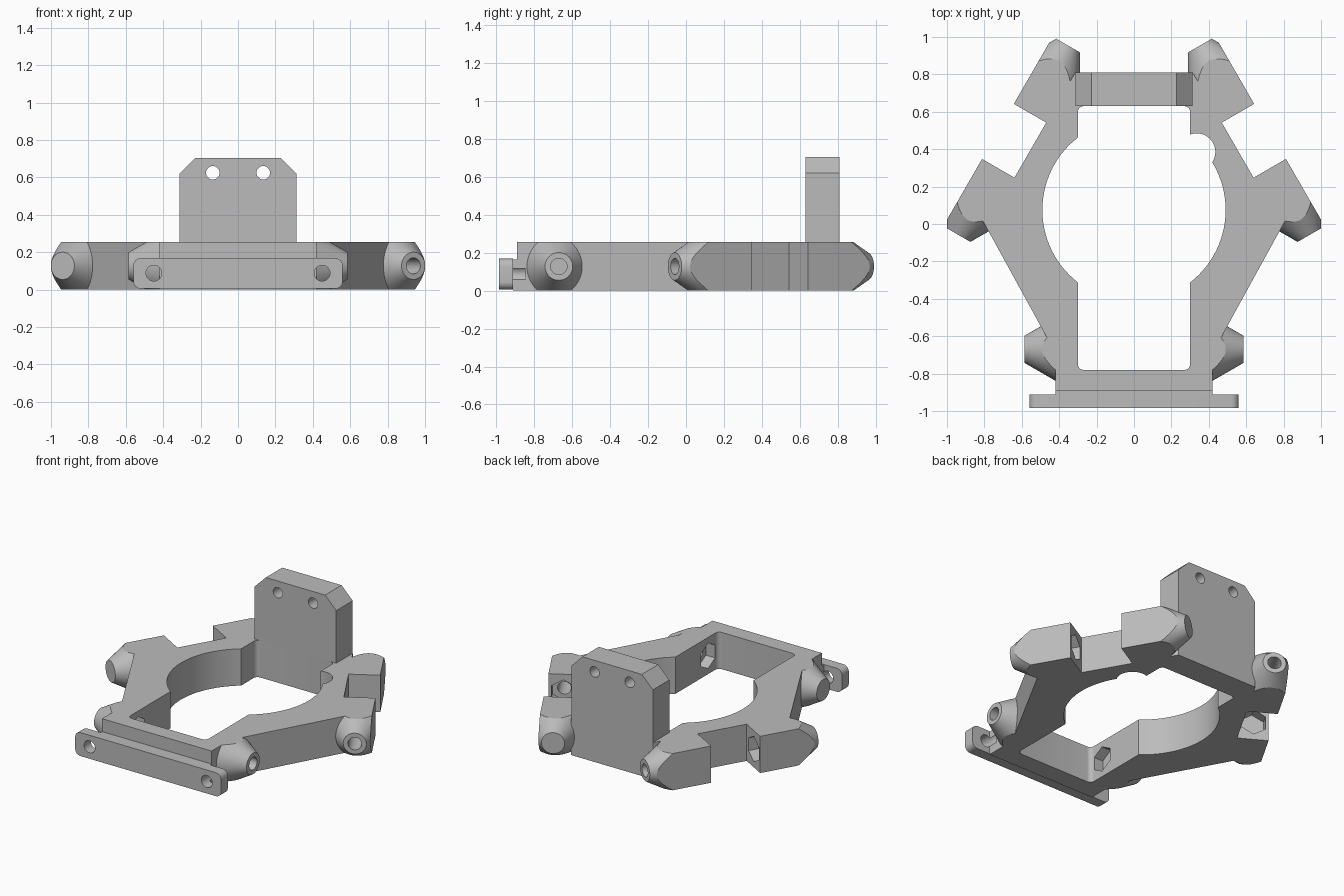
import bpy, bmesh
from math import radians
from mathutils import Matrix, Vector

if "Cube" in bpy.data.objects:
    bpy.data.objects.remove(bpy.data.objects["Cube"], do_unlink=True)

grey = bpy.data.materials.new("plain_grey")
grey.use_nodes = True
grey.diffuse_color = (0.5, 0.5, 0.5, 1)
grey.node_tree.nodes["Principled BSDF"].inputs["Base Color"].default_value = (0.5, 0.5, 0.5, 1)

THICK = 0.255                 # frame thickness
MID = THICK / 2               # height of the joint axes
CENTRE = Vector((0, 0.075, 0))
REACH = 0.745                 # joint axis distance from the centre
HALF = 0.585                  # half length of a joint pair
TIP = 0.073                   # radius of a joint tip


def finish(name, bm):
    bmesh.ops.recalc_face_normals(bm, faces=bm.faces)
    mesh = bpy.data.meshes.new(name)
    bm.to_mesh(mesh)
    bm.free()
    mesh.materials.append(grey)
    ob = bpy.data.objects.new(name, mesh)
    bpy.context.collection.objects.link(ob)
    return ob


def prism(name, points, low, high, upright=False, fillet=0):
    """Extrude an outline along z, or along y when upright."""
    bm = bmesh.new()
    place = (lambda a, b, c: (a, c, b)) if upright else (lambda a, b, c: (a, b, c))
    face = bm.faces.new([bm.verts.new(place(a, b, low)) for a, b in points])
    out = bmesh.ops.extrude_face_region(bm, geom=[face])["geom"]
    shift = Vector(place(0, 0, high - low))
    bmesh.ops.translate(bm, verts=[v for v in out if isinstance(v, bmesh.types.BMVert)], vec=shift)
    if fillet:
        axis = shift.normalized()
        edges = [e for e in bm.edges if abs((e.verts[0].co - e.verts[1].co).normalized().dot(axis)) > 0.9]
        bmesh.ops.bevel(bm, geom=edges, offset=fillet, segments=6, profile=0.5, affect='EDGES')
    return finish(name, bm)


def box_outline(x, low, high):
    return [(-x, low), (x, low), (x, high), (-x, high)]


def rod(name, radius, start, end, matrix, sides=40):
    """Cylinder along local z from start to end."""
    bm = bmesh.new()
    bmesh.ops.create_cone(bm, cap_ends=True, segments=sides, radius1=radius, radius2=radius,
                          depth=end - start)
    bmesh.ops.translate(bm, verts=bm.verts, vec=(0, 0, (start + end) / 2))
    bm.transform(matrix)
    return finish(name, bm)


def combine(target, other, operation='DIFFERENCE', keep=False):
    mod = target.modifiers.new("combine", 'BOOLEAN')
    mod.operation, mod.object, mod.solver = operation, other, 'EXACT'
    bpy.context.view_layer.objects.active = target
    bpy.ops.object.modifier_apply(modifier=mod.name)
    if not keep:
        bpy.data.objects.remove(other, do_unlink=True)


def joint_matrix(angle, side):
    """Local x runs out along the joint axis, local y points away from the centre."""
    return (Matrix.Translation(CENTRE) @ Matrix.Rotation(radians(angle), 4, 'Z')
            @ Matrix.Translation((0, -REACH, MID)) @ Matrix.Diagonal((side, -1, 1, 1)))


def joint(matrix, start, inner, outer):
    """Cone clipped flat on its top, bottom and sides."""
    bm = bmesh.new()
    length = HALF - start
    bmesh.ops.create_cone(bm, cap_ends=True, segments=64, radius1=TIP + 0.577 * length,
                          radius2=TIP, depth=length)
    bmesh.ops.translate(bm, verts=bm.verts, vec=(0, 0, start + length / 2))
    bm.transform(Matrix.Rotation(radians(90), 4, 'Y'))
    for normal, dist in (((0, 0, 1), MID), ((0, 0, -1), MID), ((0, 1, 0), outer), ((0, -1, 0), inner)):
        bmesh.ops.bisect_plane(bm, geom=bm.verts[:] + bm.edges[:] + bm.faces[:],
                               plane_co=Vector(normal) * dist, plane_no=normal, clear_outer=True)
        bmesh.ops.holes_fill(bm, edges=[e for e in bm.edges if e.is_boundary], sides=0)
    bm.transform(matrix)
    return finish("joint", bm)


# Main frame outline, right half mirrored to the left
side_pair = joint_matrix(120, 1)
notch = [(side_pair @ Vector((t, -0.105, 0))).to_2d() for t in (-0.17, 0.17)]
half = [(0.42, -0.89), (0.42, -0.69), (0.81, 0.02), *[tuple(p) for p in notch], (0.314, 0.81)]
outline = half + [(-x, y) for x, y in reversed(half)]
frame = prism("frame", outline, 0, THICK)

# Six joints
pairs = [(angle, side) for angle in (0, 120, -120) for side in (-1, 1)]
for angle, side in pairs:
    limits = (0.17, 0.165, 0.095) if angle else (0.35, 0.2, 0.2)
    combine(frame, joint(joint_matrix(angle, side), *limits), 'UNION')

# Neck joining the front bar
combine(frame, prism("neck", box_outline(0.42, -0.912, -0.85), 0, 0.165), 'UNION')

# Central opening with a side bite
combine(frame, prism("slot", box_outline(0.3, -0.78, 0.63), -0.1, 0.4, fillet=0.03))
combine(frame, rod("opening", 0.49, -0.1, 0.4, Matrix.Translation(CENTRE), 96))
combine(frame, rod("bite", 0.1, -0.1, 0.4, Matrix.Translation((0.335, 0.385, 0))))

# Joint bores and hexagonal nut pockets
for angle, side in pairs:
    along = joint_matrix(angle, side) @ Matrix.Rotation(radians(90), 4, 'Y')
    start = 0.17 if angle else 0.3
    combine(frame, rod("bore", 0.043, start - 0.03, 0.65, along))
    combine(frame, rod("pocket", 0.088, start - 0.03, start + 0.07,
                       along @ Matrix.Rotation(radians(90), 4, 'Z'), 6))

# Front bar with end holes running into the frame
bar = prism("front_bar", box_outline(0.56, 0.005, 0.168), -0.985, -0.911, True, 0.04)
back_turn = Matrix.Rotation(radians(-90), 4, 'X')
for x in (-0.45, 0.45):
    hole = rod("bar_hole", 0.042, -1.1, -0.845, Matrix.Translation((x, 0, 0.088)) @ back_turn)
    combine(bar, hole, keep=True)
    combine(frame, hole)

# Upright rear mount with clipped corners and two holes
mount = prism("rear_mount", [(-0.313, 0.25), (0.313, 0.25), (0.313, 0.62), (0.228, 0.705),
                             (-0.228, 0.705), (-0.313, 0.62)], 0.63, 0.81, True)
for x in (-0.135, 0.135):
    combine(mount, rod("mount_hole", 0.036, 0.5, 0.95, Matrix.Translation((x, 0, 0.625)) @ back_turn))

# Smooth the round surfaces, keep edges crisp
bpy.ops.object.select_all(action='DESELECT')
for ob in (frame, bar, mount):
    ob.select_set(True)
bpy.context.view_layer.objects.active = frame
bpy.ops.object.shade_smooth_by_angle(angle=radians(20))
